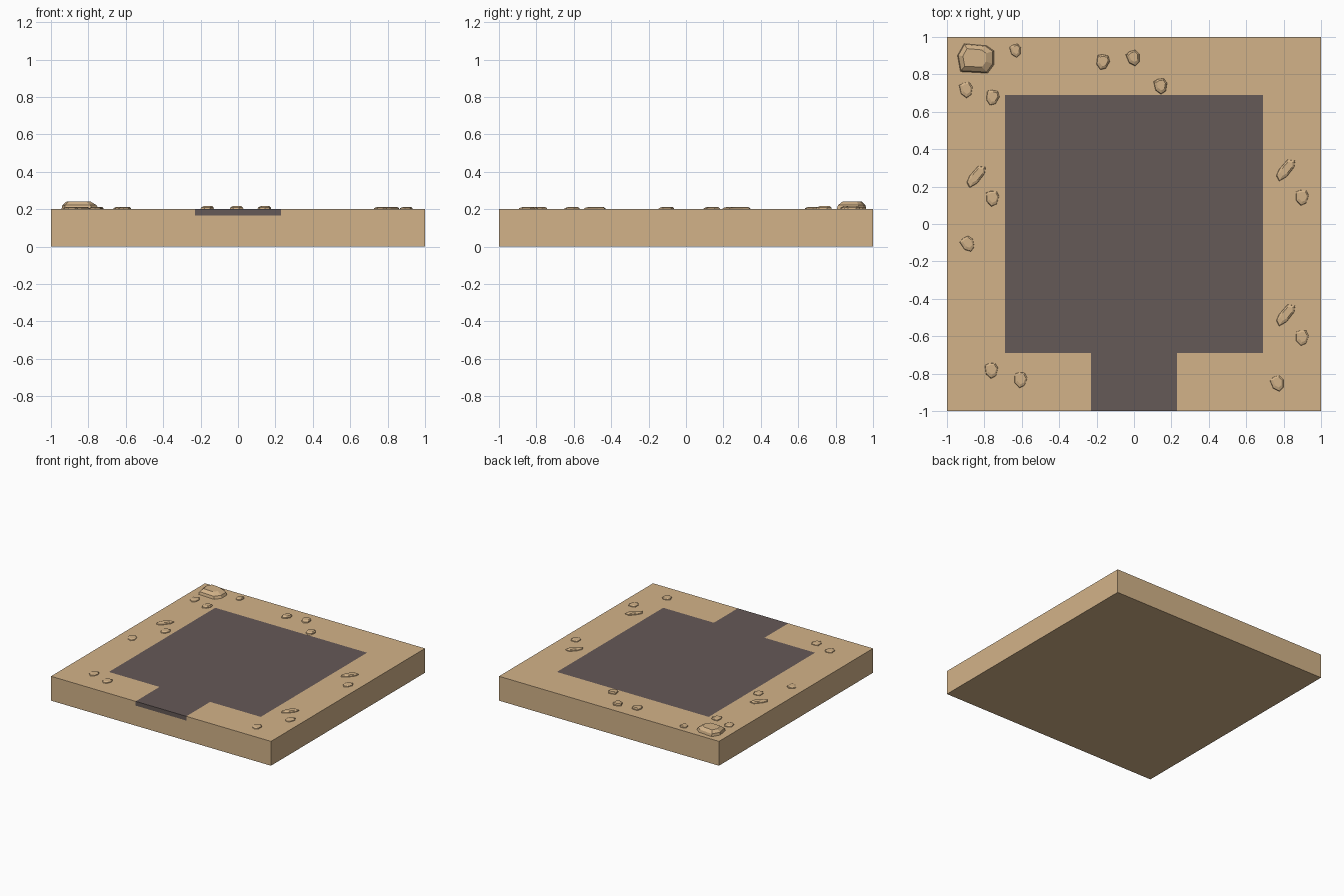
import bpy, bmesh
from math import radians
from mathutils import Matrix, Vector

if "Cube" in bpy.data.objects:
    bpy.data.objects.remove(bpy.data.objects["Cube"])


def material(name, color):
    m = bpy.data.materials.new(name)
    m.diffuse_color = (*color, 1)
    m.use_nodes = True
    m.node_tree.nodes["Principled BSDF"].inputs["Base Color"].default_value = m.diffuse_color
    return m


sand = material("sand", (0.65, 0.45, 0.25))
paving = material("paving", (0.13, 0.1, 0.095))


def make_object(name, bm, mat):
    bmesh.ops.recalc_face_normals(bm, faces=bm.faces)
    me = bpy.data.meshes.new(name)
    bm.to_mesh(me)
    bm.free()
    me.materials.append(mat)
    ob = bpy.data.objects.new(name, me)
    bpy.context.collection.objects.link(ob)
    return ob


def loft(name, rings, mat):
    """Stack of equal-count rings with flat caps."""
    bm = bmesh.new()
    rows = [[bm.verts.new(p) for p in ring] for ring in rings]
    for a, b in zip(rows, rows[1:]):
        for i in range(len(a)):
            j = (i + 1) % len(a)
            bm.faces.new((a[i], a[j], b[j], b[i]))
    bm.faces.new(rows[0][::-1])
    bm.faces.new(rows[-1])
    return make_object(name, bm, mat)


def prism(name, outline, z0, z1, mat):
    return loft(name, [[(x, y, z) for x, y in outline] for z in (z0, z1)], mat)


def plaza_outline(front):
    half = [(0.23, front), (0.23, -0.69), (0.69, -0.69), (0.69, 0.69)]
    return half + [(-x, y) for x, y in reversed(half)]


# Sand slab with a shallow pocket for the paving
slab = prism("sand_base", [(-1, -1), (1, -1), (1, 1), (-1, 1)], 0, 0.2, sand)
cutter = prism("pocket_cutter", plaza_outline(-1.1), 0.165, 0.3, sand)
cutter.hide_render = True
mod = slab.modifiers.new("pocket", 'BOOLEAN')
mod.operation = 'DIFFERENCE'
mod.solver = 'EXACT'
mod.object = cutter
bpy.context.view_layer.objects.active = slab
bpy.ops.object.modifier_apply(modifier="pocket")
bpy.data.objects.remove(cutter)

# Flush dark paving with its front path
prism("paved_area", plaza_outline(-1), 0.165, 0.2, paving)

# Rock outlines in units of the rock's size
PEBBLE = [(-0.5, 0.3), (-0.35, -0.25), (0.05, -0.5), (0.4, -0.3), (0.5, 0.2), (0.25, 0.5), (-0.2, 0.45)]
LONG = [(-0.5, -0.25), (-0.35, -0.5), (0.05, -0.3), (0.45, 0.15), (0.5, 0.45), (0.1, 0.5), (-0.35, 0.05)]
BOULDER = [(-0.5, 0.1), (-0.42, -0.45), (0.32, -0.5), (0.5, -0.2), (0.5, 0.25), (0.3, 0.43), (-0.32, 0.5)]


def rock(name, x, y, w, d, h, outline, turn=0, lean=(0.06, 0.08)):
    rot = Matrix.Rotation(radians(turn), 3, 'Z')
    rings = []
    for scale, z, k in ((1, -0.006, 0), (0.92, h * 0.5, 0.3), (0.62, h, 1)):
        rings.append([Vector((x, y, 0.2 + z)) + rot @ Vector(
            ((px * scale + lean[0] * k) * w, (py * scale + lean[1] * k) * d, 0))
            for px, py in outline])
    return loft(name, rings, sand)


# Large corner boulder
rock("boulder", -0.845, 0.885, 0.2, 0.16, 0.042, BOULDER, 0, (-0.04, 0.02))

# Small pebbles: x, y, turn, height
pebbles = [
    (-0.9, 0.715, 0, 0.011), (-0.76, 0.675, -20, 0.012), (-0.635, 0.925, 5, 0.011),
    (-0.17, 0.865, -20, 0.016), (-0.005, 0.885, 10, 0.016), (0.14, 0.735, 0, 0.016),
    (-0.76, 0.135, -10, 0.011), (-0.89, -0.11, 20, 0.011), (0.895, 0.14, -10, 0.011),
    (0.895, -0.61, -10, 0.011), (0.765, -0.855, 10, 0.011),
    (-0.765, -0.785, -5, 0.011), (-0.61, -0.835, -10, 0.011),
]
for i, (x, y, turn, h) in enumerate(pebbles):
    s = 0.85 if i == 2 else 1
    rock(f"pebble_{i + 1}", x, y, 0.075 * s, 0.088 * s, h, PEBBLE, turn)

# Elongated stones
for i, (x, y) in enumerate([(-0.845, 0.25), (0.81, 0.285), (0.81, -0.49)]):
    rock(f"long_stone_{i + 1}", x, y, 0.105, 0.12, 0.012, LONG)
